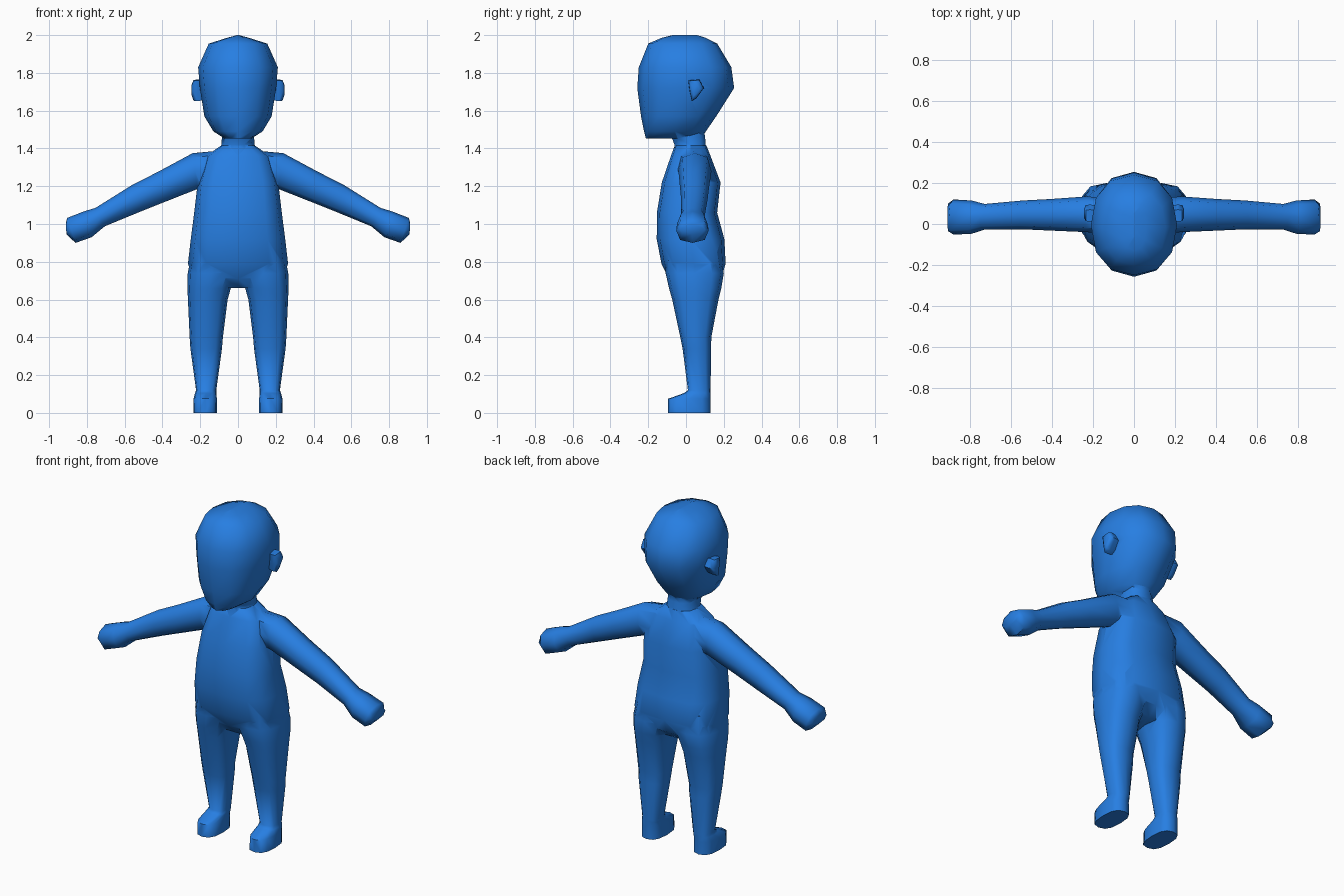
import bpy, bmesh, math
from mathutils import Vector

if "Cube" in bpy.data.objects:
    bpy.data.objects.remove(bpy.data.objects["Cube"])

blue = bpy.data.materials.new("blue")
blue.diffuse_color = (0.02, 0.21, 0.76, 1)
blue.use_nodes = True
blue.node_tree.nodes["Principled BSDF"].inputs["Base Color"].default_value = blue.diffuse_color


def power(v, p):
    return math.copysign(abs(v) ** p, v) if abs(v) > 1e-6 else 0.0


def loft(name, rings):
    """Skin closed rings of points and cap both ends."""
    bm = bmesh.new()
    loops = [[bm.verts.new(p) for p in ring] for ring in rings]
    n = len(loops[0])
    for a, b in zip(loops, loops[1:]):
        for i in range(n):
            j = (i + 1) % n
            bm.faces.new((a[i], a[j], b[j], b[i]))
    bm.faces.new(loops[0])
    bm.faces.new(loops[-1])
    bmesh.ops.recalc_face_normals(bm, faces=bm.faces)
    me = bpy.data.meshes.new(name)
    bm.to_mesh(me)
    bm.free()
    me.materials.append(blue)
    ob = bpy.data.objects.new(name, me)
    bpy.context.collection.objects.link(ob)
    return ob


def flat_ring(z, x0, x1, y0, y1, n, p, side=1):
    """Level ring filling the box x0..x1, y0..y1; smaller p is boxier."""
    cx, cy, rx, ry = (x0 + x1) / 2, (y0 + y1) / 2, (x1 - x0) / 2, (y1 - y0) / 2
    return [(side * (cx + rx * power(math.cos(t), p)), cy + ry * power(math.sin(t), p), z)
            for t in (2 * math.pi * i / n for i in range(n))]


def arm_ring(xt, zt, xb, zb, y0, y1, side, n=8, p=0.8):
    """Upright, tilted ring between a top point and a bottom point."""
    mid = Vector((xt + xb, y0 + y1, zt + zb)) / 2
    up = Vector((xt - xb, 0, zt - zb)) / 2
    out = []
    for i in range(n):
        t = 2 * math.pi * i / n
        q = mid + up * power(math.sin(t), p)
        q.y += (y1 - y0) / 2 * power(math.cos(t), p)
        out.append((side * q.x, q.y, q.z))
    return out


# Torso: z, half width, front, back
torso = [(0.66, 0.19, -0.05, 0.13), (0.71, 0.235, -0.09, 0.185), (0.79, 0.265, -0.13, 0.21),
         (0.92, 0.25, -0.155, 0.203), (1.06, 0.232, -0.154, 0.165), (1.22, 0.213, -0.128, 0.183),
         (1.36, 0.17, -0.08, 0.13), (1.415, 0.09, -0.06, 0.108)]
body = loft("body", [flat_ring(z, -w, w, a, b, 12, 0.68) for z, w, a, b in torso])
parts = []

# Neck
neck = [(1.36, 0.11, -0.065, 0.12), (1.42, 0.088, -0.065, 0.108),
        (1.46, 0.085, -0.08, 0.105), (1.54, 0.08, -0.07, 0.09)]
parts.append(loft("neck", [flat_ring(z, -w, w, a, b, 10, 0.85) for z, w, a, b in neck]))

# Head
head = [(1.452, 0.07, -0.212, 0.08), (1.49, 0.13, -0.222, 0.105), (1.57, 0.178, -0.238, 0.16),
        (1.72, 0.202, -0.258, 0.255), (1.83, 0.211, -0.25, 0.24), (1.955, 0.155, -0.2, 0.165),
        (1.985, 0.06, -0.13, 0.105), (2.0, 0.006, -0.07, 0.06)]
parts.append(loft("head", [flat_ring(z, -w, w, a, b, 12, 0.88) for z, w, a, b in head]))

# Ears: outline in y, z, swept outward
ear = [(0.012, 1.76), (0.07, 1.765), (0.095, 1.72), (0.055, 1.665), (0.03, 1.65), (0.02, 1.70)]
ear_steps = [(0.15, 0.8), (0.215, 1.0), (0.236, 0.95), (0.245, 0.5)]

# Arm with fist: top x, z, bottom x, z, front, back
arm = [(0.08, 1.39, 0.08, 1.21, -0.05, 0.12), (0.24, 1.375, 0.215, 1.185, -0.04, 0.135),
       (0.42, 1.278, 0.40, 1.112, -0.032, 0.122), (0.56, 1.207, 0.53, 1.06, -0.026, 0.115),
       (0.755, 1.085, 0.705, 0.988, -0.027, 0.098), (0.815, 1.067, 0.775, 0.93, -0.048, 0.115),
       (0.905, 1.032, 0.86, 0.90, -0.052, 0.12), (0.912, 1.0, 0.908, 0.945, -0.035, 0.1)]

# Leg with foot: z, inner x, outer x, front, back
leg = [(0.85, 0.03, 0.245, -0.11, 0.18), (0.74, 0.005, 0.266, -0.108, 0.2),
       (0.66, 0.038, 0.268, -0.09, 0.187), (0.60, 0.055, 0.265, -0.073, 0.172),
       (0.40, 0.08, 0.256, -0.03, 0.134), (0.34, 0.085, 0.252, -0.018, 0.133),
       (0.12, 0.115, 0.222, 0.01, 0.13), (0.105, 0.114, 0.228, -0.01, 0.13),
       (0.075, 0.112, 0.235, -0.094, 0.13), (0.0, 0.11, 0.236, -0.095, 0.13)]

for s, label in ((1, "left"), (-1, "right")):
    parts.append(loft(label + "_ear", [[(s * x, 0.05 + (y - 0.05) * k, 1.71 + (z - 1.71) * k)
                                        for y, z in ear] for x, k in ear_steps]))
    parts.append(loft(label + "_arm", [arm_ring(*r, s) for r in arm]))
    parts.append(loft(label + "_leg", [flat_ring(*r, 12, 0.75, s) for r in leg]))

# Fuse all parts into one skin
bpy.context.view_layer.objects.active = body
body.select_set(True)
for part in parts:
    mod = body.modifiers.new("fuse", 'BOOLEAN')
    mod.operation = 'UNION'
    mod.solver = 'EXACT'
    mod.object = part
    bpy.ops.object.modifier_apply(modifier=mod.name)
    bpy.data.objects.remove(part, do_unlink=True)
bpy.ops.object.select_all(action='DESELECT')
body.select_set(True)
bpy.ops.object.shade_smooth_by_angle(angle=math.radians(60))
